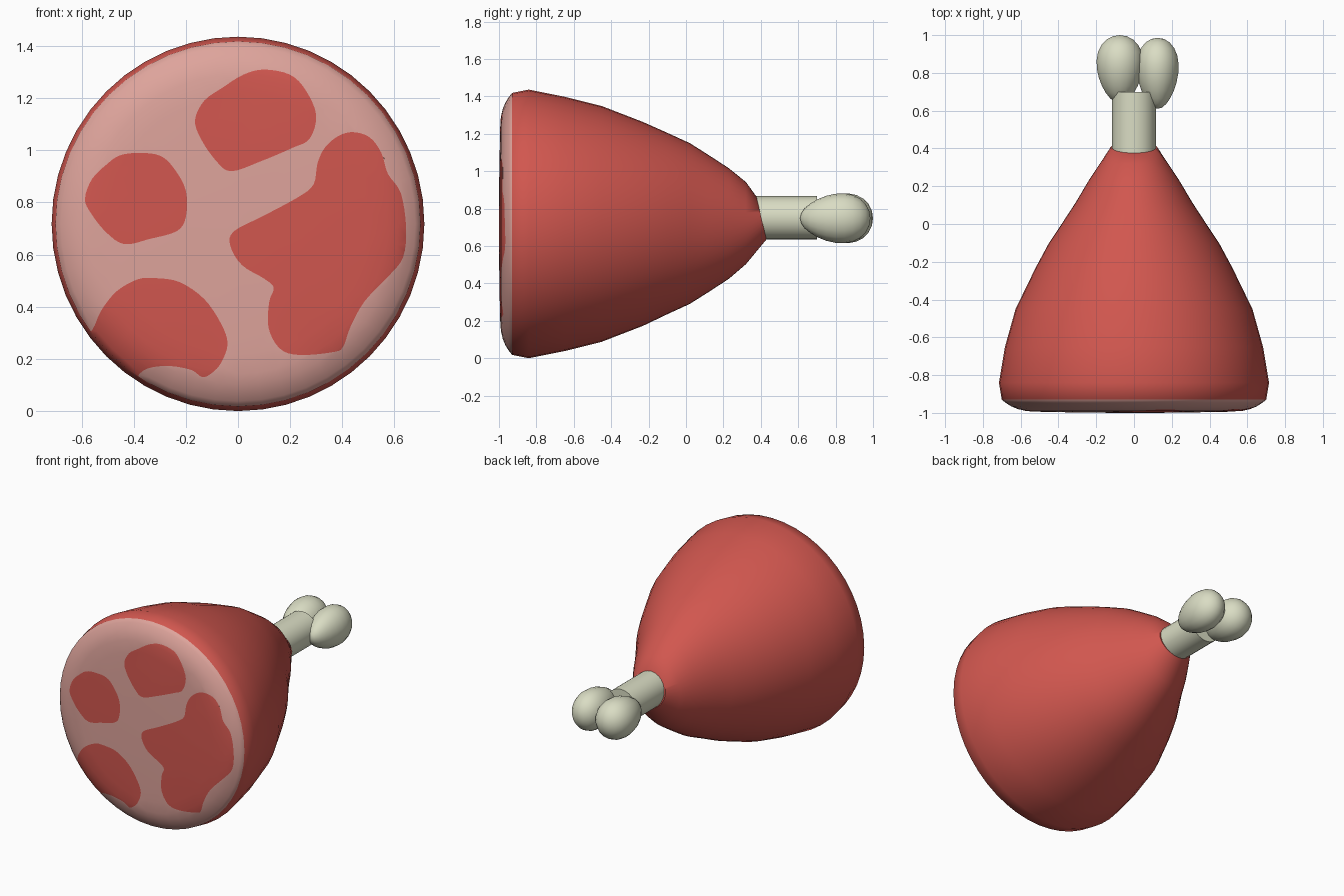
import bpy, bmesh, math
from mathutils import Vector, Matrix
from mathutils.geometry import delaunay_2d_cdt

if "Cube" in bpy.data.objects:
    bpy.data.objects.remove(bpy.data.objects["Cube"])

N = 48            # sides of the meat
CZ = 0.718        # height of the meat's axis
RIM = 0.70        # radius where the pale cut face meets the red side


def material(name, rgb):
    m = bpy.data.materials.new(name)
    m.diffuse_color = (*rgb, 1)
    m.use_nodes = True
    m.node_tree.nodes["Principled BSDF"].inputs["Base Color"].default_value = m.diffuse_color
    return m


RED = material("red meat", (0.64, 0.095, 0.078))
FAT = material("pale fat", (0.73, 0.37, 0.33))
BONE = material("bone", (0.70, 0.72, 0.55))


def finish(bm, name, mats, angle=50):
    mesh = bpy.data.meshes.new(name)
    bm.to_mesh(mesh)
    bm.free()
    for m in mats:
        mesh.materials.append(m)
    mesh.shade_smooth()
    mesh.set_sharp_from_angle(angle=math.radians(angle))
    ob = bpy.data.objects.new(name, mesh)
    bpy.context.collection.objects.link(ob)
    return ob


def smooth_loop(pts, steps=4):
    """Closed Catmull-Rom curve, returned counter-clockwise."""
    p = [Vector(q) for q in pts]
    n, out = len(p), []
    for i in range(n):
        a, b, c, d = p[i - 1], p[i], p[(i + 1) % n], p[(i + 2) % n]
        for k in range(steps):
            t = k / steps
            out.append(0.5 * (2 * b + (c - a) * t + (2 * a - 5 * b + 4 * c - d) * t * t
                              + (3 * b - a - 3 * c + d) * t ** 3))
    return out[::-1]


def ring(rx, rz):
    return [Vector((rx * math.cos(2 * math.pi * i / N), rz * math.sin(2 * math.pi * i / N)))
            for i in range(N)]


# Outlines of the red patches on the cut face (x, z), clockwise
PATCHES = [
    [(.10, 1.31), (.20, 1.29), (.26, 1.23), (.30, 1.135), (.275, 1.045), (.21, 1.01), (.08, .955),
     (-.025, .92), (-.08, .955), (-.14, 1.04), (-.165, 1.115), (-.13, 1.19), (-.06, 1.24), (.02, 1.29)],
    [(-.385, .99), (-.30, .98), (-.245, .93), (-.20, .845), (-.20, .745), (-.235, .69), (-.34, .66),
     (-.435, .64), (-.505, .685), (-.565, .76), (-.587, .815), (-.56, .89), (-.505, .945), (-.455, .98)],
    [(.44, 1.07), (.505, 1.05), (.55, .99), (.575, .91), (.625, .835), (.645, .70), (.633, .59),
     (.58, .52), (.485, .42), (.43, .32), (.405, .25), (.37, .227), (.235, .215), (.16, .24),
     (.117, .32), (.12, .42), (.137, .473), (.10, .508), (.015, .56), (-.03, .635), (-.015, .69),
     (.10, .75), (.235, .823), (.29, .87), (.305, .95), (.333, 1.01), (.383, 1.054)],
    [(-.32, .51), (-.225, .495), (-.13, .43), (-.065, .335), (-.04, .258), (-.065, .185),
     (-.10, .146), (-.137, .13), (-.18, .158), (-.265, .173), (-.34, .165), (-.38, .14),
     (-.42, .08), (-.62, .25), (-.56, .31), (-.525, .385), (-.465, .46), (-.385, .505)],
]


def face_depth(r):
    """y of the slightly domed cut face, rolling over at the rim."""
    if r > RIM * math.cos(math.pi / N) - 1e-4:
        return -0.93
    return -1 + 0.012 * (r / RIM) ** 2 + 0.058 * max(0, (r - 0.5) / 0.2) ** 3


# Cut face: rings and patch outlines triangulated together, coloured by patch
verts, edges, faces = [], [], []
for r in (RIM, 0.68, 0.65, 0.615, 0.575, 0.5, 0.25):
    s = len(verts)
    verts += ring(r, r)
    ids = list(range(s, s + N))
    if r == RIM:
        faces.append(ids)
    else:
        edges += [(ids[i - 1], ids[i]) for i in range(N)]
for patch in PATCHES:
    s = len(verts)
    verts += [p - Vector((0, CZ)) for p in smooth_loop(patch)]
    faces.append(list(range(s, len(verts))))
cv, _, cf, _, _, origin = delaunay_2d_cdt(verts, edges, faces, 0, 1e-5, True)

bm = bmesh.new()
bv = [bm.verts.new((p.x, face_depth(p.length), p.y + CZ)) for p in cv]
for f, src in zip(cf, origin):
    if 0 in src:
        bm.faces.new([bv[i] for i in f]).material_index = 0 if len(src) > 1 else 1

# Red side: elliptical rings (y, x radius, z radius, centre z, tilt) to the bone
SIDE = [(-.93, RIM, RIM, CZ, 0), (-.84, .715, .718, CZ, 0), (-.65, .683, .68, CZ, 0),
        (-.45, .627, .63, CZ, 0), (-.23, .52, .545, CZ, 0), (-.10, .45, .485, .72, 0),
        (.02, .37, .43, .72, 0), (.115, .308, .37, .72, 0), (.23, .24, .295, .72, 0),
        (.32, .18, .22, .722, 0), (.403, .125, .115, .75, -.235)]
loops = [[bm.verts.new((p.x, y + tilt * p.y, cz + p.y)) for p in ring(rx, rz)]
         for y, rx, rz, cz, tilt in SIDE]
for a, b in zip(loops, loops[1:]):
    for i in range(N):
        bm.faces.new((a[i - 1], a[i], b[i], b[i - 1]))
bm.faces.new(loops[-1])
bmesh.ops.delete(bm, geom=[v for v in bm.verts if not v.link_faces], context='VERTS')
bmesh.ops.remove_doubles(bm, verts=bm.verts, dist=1e-4)
bmesh.ops.recalc_face_normals(bm, faces=bm.faces)
finish(bm, "meat", [RED, FAT])

# Bone shaft
bm = bmesh.new()
bmesh.ops.create_cone(bm, cap_ends=True, segments=24, radius1=.116, radius2=.116, depth=.42,
                      matrix=Matrix.Translation((0, .49, .75)) @ Matrix.Rotation(-math.pi / 2, 4, 'X'))
finish(bm, "bone_shaft", [BONE])


# Bone knobs: egg shapes narrowing toward the shaft
def knob(name, centre, size):
    bm = bmesh.new()
    bmesh.ops.create_uvsphere(bm, u_segments=18, v_segments=12, radius=1,
                              matrix=Matrix.Rotation(-math.pi / 2, 4, 'X'))
    for v in bm.verts:
        k = 1 + 0.2 * v.co.y
        v.co = Vector((v.co.x * k * size[0], v.co.y * size[1], v.co.z * k * size[2])) + Vector(centre)
    finish(bm, name, [BONE], 80)


knob("bone_knob_left", (-.075, .82, .748), (.123, .18, .131))
knob("bone_knob_right", (.125, .798, .748), (.111, .188, .131))
